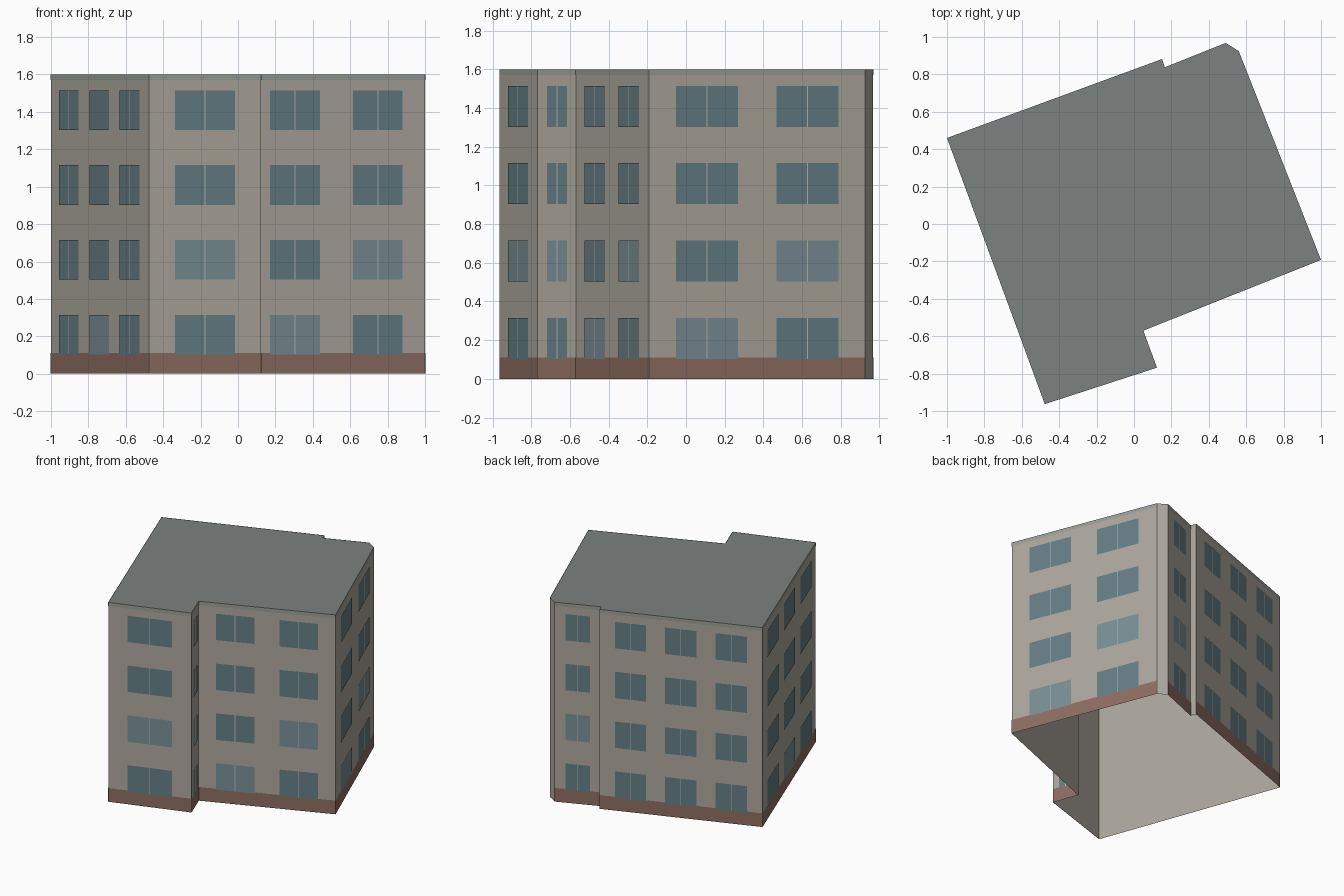
import bpy, bmesh
from mathutils import Vector

if "Cube" in bpy.data.objects:
    bpy.data.objects.remove(bpy.data.objects["Cube"])

HEIGHT, FLOORS, STOREY = 1.6, 4, 0.4
# footprint, counter-clockwise from the left corner
PLAN = [Vector(p) for p in [(-1, .46), (-.477, -.963), (.123, -.768), (.05, -.57), (1, -.192),
                            (.56, .925), (.49, .968), (.165, .838), (.15, .882)]]
# wall index: (window columns, glazed share of the wall, {column: floor with pale glass})
WINDOWS = {0: (3, .60, {1: 0}), 1: (1, .535, {0: 1}), 2: (1, .517, {0: 1}),
           3: (2, .562, {0: 0, 1: 1}), 4: (2, .573, {0: 0, 1: 1}),
           6: (1, .53, {0: 1}), 8: (3, .575, {})}


def material(name, rgb):
    m = bpy.data.materials.new(name)
    m.diffuse_color = (*rgb, 1)
    m.use_nodes = True
    m.node_tree.nodes["Principled BSDF"].inputs["Base Color"].default_value = m.diffuse_color
    return m


def add_object(name, bm, mat):
    me = bpy.data.meshes.new(name)
    bm.to_mesh(me)
    bm.free()
    me.materials.append(mat)
    ob = bpy.data.objects.new(name, me)
    bpy.context.collection.objects.link(ob)


def wall_panel(bm, wall, u0, u1, z0, z1, out=0.0):
    """Upright panel on a wall, u measured as a fraction of its length."""
    a, b = PLAN[wall], PLAN[(wall + 1) % len(PLAN)]
    d = b - a
    n = Vector((d.y, -d.x)).normalized() * out
    p, q = a + d * u0 + n, a + d * u1 + n
    bm.faces.new([bm.verts.new((v.x, v.y, z)) for v, z in ((p, z0), (q, z0), (q, z1), (p, z1))])


stone = material("stone", (.42, .39, .34))
brick = material("brick", (.27, .155, .12))
slate = material("slate", (.2, .225, .215))
trim = material("trim", (.33, .34, .31))
dark_glass = material("dark_glass", (.13, .21, .235))
pale_glass = material("pale_glass", (.19, .275, .305))
frame = material("frame", (.5, .5, .47))

# outer walls, open underneath
bm = bmesh.new()
for w in range(len(PLAN)):
    wall_panel(bm, w, 0, 1, 0, HEIGHT)
bmesh.ops.remove_doubles(bm, verts=bm.verts, dist=1e-5)
add_object("walls", bm, stone)

# flat roof
bm = bmesh.new()
bm.faces.new([bm.verts.new((p.x, p.y, HEIGHT)) for p in PLAN])
add_object("roof", bm, slate)

# brick plinth and top trim on the main walls
plinth, coping = bmesh.new(), bmesh.new()
for w in WINDOWS:
    wall_panel(plinth, w, 0, 1, 0, .11, .002)
    wall_panel(coping, w, 0, 1, HEIGHT - .03, HEIGHT, .002)
add_object("plinth", plinth, brick)
add_object("coping", coping, trim)

# windows with a central mullion
dark, pale, bars = bmesh.new(), bmesh.new(), bmesh.new()
MARGIN = .035
for w, (cols, share, pale_at) in WINDOWS.items():
    length = (PLAN[(w + 1) % len(PLAN)] - PLAN[w]).length
    half, bar = share / cols / 2, .003 / length
    for c in range(cols):
        mid = MARGIN + (c + .5) / cols * (1 - 2 * MARGIN)
        for f in range(FLOORS):
            z0 = .103 + f * STOREY
            glass = pale if pale_at.get(c) == f else dark
            wall_panel(glass, w, mid - half, mid + half, z0, z0 + .212, .004)
            wall_panel(bars, w, mid - bar, mid + bar, z0, z0 + .212, .005)
add_object("windows", dark, dark_glass)
add_object("pale_windows", pale, pale_glass)
add_object("mullions", bars, frame)
